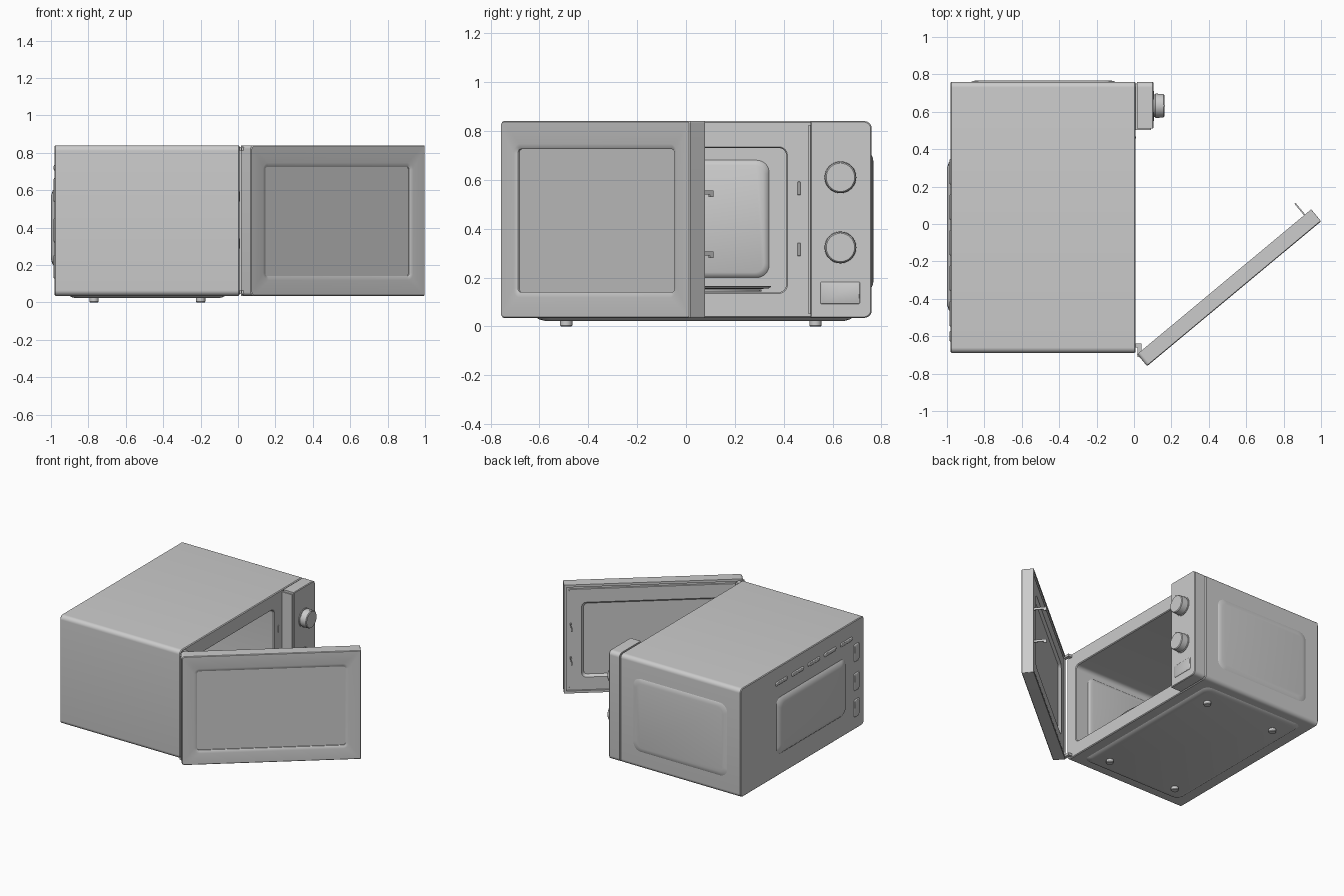
import bpy, bmesh, math

if "Cube" in bpy.data.objects:
    bpy.data.objects.remove(bpy.data.objects["Cube"])

SEG = 8


def ring(a0, a1, b0, b1, r=0.0, d=0.0):
    """Rounded rectangle; r may be a pair (low-a corners, high-a corners)."""
    lo, hi = r if isinstance(r, tuple) else (r, r)
    corners = [(a1 - hi, b1 - hi, hi, 0), (a0 + lo, b1 - lo, lo, 90),
               (a0 + lo, b0 + lo, lo, 180), (a1 - hi, b0 + hi, hi, 270)]
    pts = []
    for ca, cb, rad, start in corners:
        for i in range(SEG + 1):
            t = math.radians(start + 90 * i / SEG)
            pts.append((ca + rad * math.cos(t), cb + rad * math.sin(t), d))
    return pts


def circle(a, b, rad, d):
    return ring(a - rad, a + rad, b - rad, b + rad, rad, d)


# Placements: map in-plane coordinates (a, b) and depth d to the world
def along_x(a, b, d): return (d, a, b)
def along_y(a, b, d): return (a, d, b)
def along_z(a, b, d): return (a, b, d)


UX, UY = 0.769, 0.640


def on_door(a, b, d):
    return (0.07 + UX * a - UY * d, -0.76 + UY * a + UX * d, b)


def loft(name, place, rings):
    """Skin a chain of rings and cap both ends."""
    bm = bmesh.new()
    loops = [[bm.verts.new(place(*p)) for p in r] for r in rings]
    n = len(loops[0])
    for l0, l1 in zip(loops, loops[1:]):
        for i in range(n):
            j = (i + 1) % n
            bm.faces.new((l0[i], l0[j], l1[j], l1[i]))
    bm.faces.new(loops[0])
    bm.faces.new(loops[-1])
    bmesh.ops.remove_doubles(bm, verts=bm.verts, dist=1e-5)
    bmesh.ops.recalc_face_normals(bm, faces=bm.faces)
    me = bpy.data.meshes.new(name)
    bm.to_mesh(me)
    bm.free()
    me.shade_smooth()
    me.set_sharp_from_angle(angle=math.radians(30))
    ob = bpy.data.objects.new(name, me)
    bpy.context.collection.objects.link(ob)
    return ob


def block(name, place, a0, a1, b0, b1, d0, d1, r=0.0):
    return loft(name, place, [ring(a0, a1, b0, b1, r, d0), ring(a0, a1, b0, b1, r, d1)])


def emboss(name, place, a0, a1, b0, b1, r, d0, d1, slope, sunk=0.003):
    """Raised pressed panel with sloping edges, its base sunk into the wall."""
    s = slope
    back = d0 - math.copysign(sunk, d1 - d0)
    return loft(name, place, [
        ring(a0, a1, b0, b1, r, back), ring(a0, a1, b0, b1, r, d0),
        ring(a0 + s * .3, a1 - s * .3, b0 + s * .3, b1 - s * .3, r, d0 + (d1 - d0) * .55),
        ring(a0 + s, a1 - s, b0 + s, b1 - s, r * .8, d1)])


# Casing and cooking cavity in one skin
loft("casing", along_x, [
    ring(-.685, .755, .04, .835, .025, -.98),
    ring(-.69, .76, .035, .84, .03, -.975),
    ring(-.69, .76, .035, .84, .03, .002),
    ring(-.685, .755, .04, .835, .025, .008),
    ring(-.605, .415, .135, .735, .035, .008),
    ring(-.60, .41, .14, .73, .03, .002),
    ring(-.60, .41, .14, .73, .03, -.92)])

# Pressed panels
emboss("back_panel", along_x, -.47, .34, .19, .61, .05, -.98, -1.0, .04)
emboss("side_panel", along_y, -.87, -.10, .16, .70, .06, .76, .768, .03)
emboss("base_panel", along_z, -.90, -.07, -.61, .68, .05, .035, .023, .03)
emboss("cavity_back_panel", along_x, -.53, .34, .20, .68, .05, -.92, -.905, .02)
emboss("cavity_side_panel", along_y, -.80, -.10, .20, .68, .05, -.60, -.59, .02)

# Rear vents
for i in range(5):
    y = .28 - .19 * i
    emboss(f"rear_vent_{i}", along_x, y - .07, y + .07, .705, .735, .012, -.98, -.986, .006)
for i, z in enumerate((.60, .385, .19)):
    emboss(f"rear_louvre_{i}", along_x, -.63, -.57, z - .065, z + .065, .012, -.98, -.986, .006)

# Feet
for i, x in enumerate((-.77, -.20)):
    for j, y in enumerate((-.49, .53)):
        loft(f"foot_{i}_{j}", along_z, [
            circle(x, y, .022, 0), circle(x, y, .025, .004), circle(x, y, .025, .03)])

# Control panel and its backing
block("control_backing", along_x, .502, .752, .05, .825, .0, .09)
loft("control_panel", along_x, [
    ring(.51, .76, .035, .84, (0, .03), .015),
    ring(.51, .76, .035, .84, (0, .03), .098),
    ring(.514, .756, .039, .836, (0, .028), .103)])
for i, z in enumerate((.61, .323)):
    y = .632
    loft(f"knob_{i}", along_x, [
        circle(y, z, .068, .10), circle(y, z, .068, .108), circle(y, z, .061, .108),
        circle(y, z, .061, .112), circle(y, z, .065, .115), circle(y, z, .063, .157),
        circle(y, z, .058, .162)])
    block(f"knob_pointer_{i}", along_x, y - .003, y + .003, z + .02, z + .064, .14, .165)
emboss("door_button", along_x, .55, .712, .092, .182, .006, .103, .107, .004)

# Latch slots on the front frame
for i, z in enumerate((.565, .315)):
    emboss(f"latch_slot_{i}", along_x, .456, .469, z - .027, z + .027, .002, .008, .011, .002)

# Turntable, roller ring and hub
cx, cy = -.46, -.095
loft("turntable", along_z, [
    circle(cx, cy, .39, .152), circle(cx, cy, .435, .156), circle(cx, cy, .445, .164),
    circle(cx, cy, .437, .165), circle(cx, cy, .41, .159), circle(cx, cy, .385, .157)])
loft("roller_ring", along_z, [circle(cx, cy, .405, .142), circle(cx, cy, .405, .15)])
loft("turntable_hub", along_z, [circle(cx, cy, .05, .138), circle(cx, cy, .04, .154)])

# Open door: outer glass, outer face, edge, inner frame, inner glass
R = (.02, .006)
loft("door", on_door, [
    ring(.105, 1.105, .14, .725, .015, .014),
    ring(.105, 1.105, .14, .725, .015, .007),
    ring(.098, 1.112, .133, .732, .025, .003),
    ring(.083, 1.127, .118, .747, .04, .0),
    ring(.004, 1.206, .039, .836, R, .0),
    ring(.0, 1.21, .035, .84, R, .004),
    ring(.0, 1.21, .035, .84, R, .083),
    ring(.018, 1.192, .053, .822, .004, .083),
    ring(.018, 1.192, .053, .822, .004, .070),
    ring(.034, 1.176, .069, .806, .01, .070),
    ring(.036, 1.174, .071, .804, .01, .078),
    ring(.135, 1.09, .15, .705, .03, .078),
    ring(.15, 1.075, .165, .69, .025, .060)])

# Door latch hooks
for i, z in enumerate((.547, .297)):
    block(f"latch_hook_{i}", on_door, 1.160, 1.168, z - .007, z + .009, .065, .163)
    block(f"latch_tip_{i}", on_door, 1.160, 1.168, z - .018, z + .009, .143, .163)

# Hinge brackets
for i, z in enumerate((.045, .812)):
    block(f"hinge_{i}", along_z, -.01, .04, -.66, -.638, z, z + .018)
    block(f"hinge_arm_{i}", along_z, .018, .04, -.71, -.638, z, z + .018)
